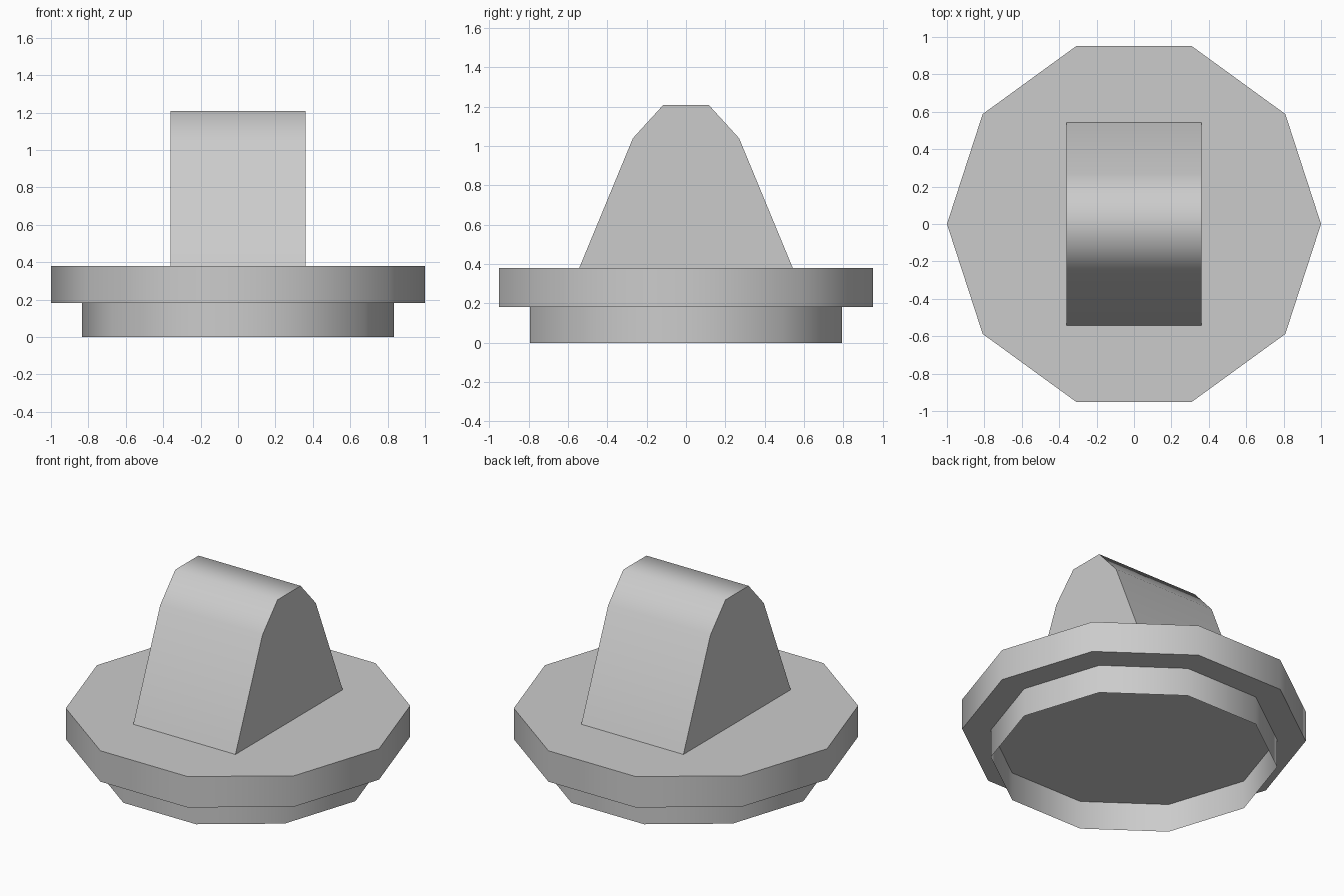
import bpy
import math

cube = bpy.data.objects.get("Cube")
if cube:
    bpy.data.objects.remove(cube, do_unlink=True)

# One plain grey for the whole model
grey = bpy.data.materials.new("light_grey")
grey.use_nodes = True
colour = (0.6, 0.6, 0.6, 1.0)
grey.diffuse_color = colour
grey.node_tree.nodes["Principled BSDF"].inputs["Base Color"].default_value = colour


def prism(name, outline, offset, capped=True):
    """Extrude an outline of 3D points along offset, with or without end caps."""
    n = len(outline)
    far = [tuple(a + b for a, b in zip(p, offset)) for p in outline]
    faces = [(i, (i + 1) % n, (i + 1) % n + n, i + n) for i in range(n)]
    if capped:
        faces += [tuple(reversed(range(n))), tuple(range(n, 2 * n))]
    mesh = bpy.data.meshes.new(name)
    mesh.from_pydata(outline + far, [], faces)
    mesh.materials.append(grey)
    obj = bpy.data.objects.new(name, mesh)
    bpy.context.collection.objects.link(obj)
    bpy.ops.object.select_all(action='DESELECT')
    bpy.context.view_layer.objects.active = obj
    obj.select_set(True)
    bpy.ops.object.shade_smooth_by_angle(angle=math.radians(60))


def decagon(radius, z, count=10):
    """Ten-sided ring with a corner on the x axis."""
    turns = [math.tau * i / count for i in range(count)]
    return [(radius * math.cos(a), radius * math.sin(a), z) for a in turns]


# Stepped base: an open skirt hanging under a solid flange
flange_bottom, flange_top = 0.182, 0.38
prism("base_skirt", decagon(0.833, 0), (0, 0, flange_bottom), capped=False)
prism("base_flange", decagon(1.0, flange_bottom), (0, 0, flange_top - flange_bottom))

# Grip: tapered profile mirrored in y, extruded across x
half = [(0.543, flange_top), (0.27, 1.04), (0.117, 1.208)]
profile = half + [(-y, z) for y, z in reversed(half)]
half_width = 0.362
prism("grip", [(-half_width, y, z) for y, z in profile], (2 * half_width, 0, 0))
